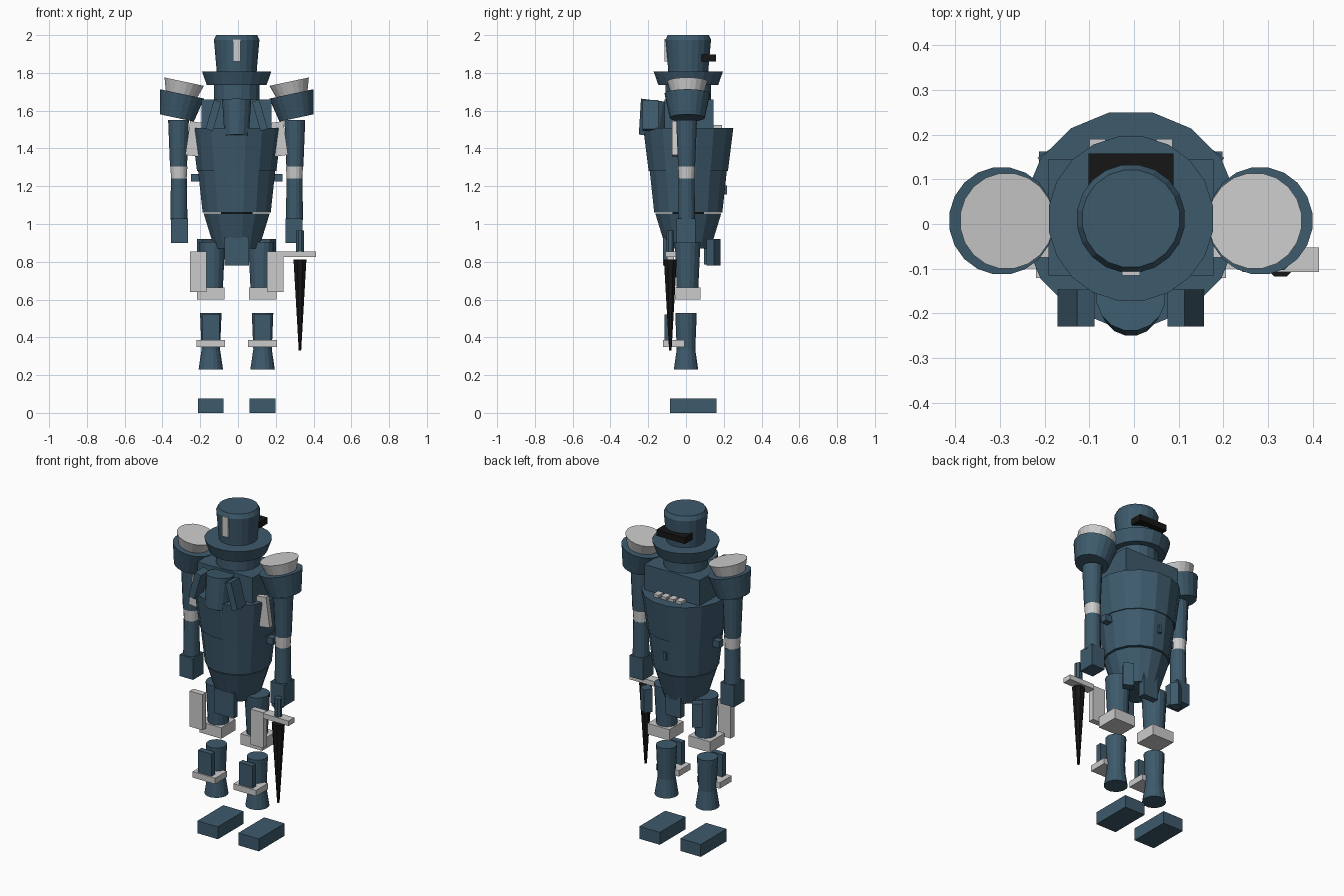
import bpy, bmesh
from math import radians, sin, cos, pi
from mathutils import Matrix, Euler

if "Cube" in bpy.data.objects:
    bpy.data.objects.remove(bpy.data.objects["Cube"])

CX = -0.007          # the body's mirror plane


def material(name, rgb):
    m = bpy.data.materials.new(name)
    m.diffuse_color = (*rgb, 1)
    m.use_nodes = True
    m.node_tree.nodes["Principled BSDF"].inputs["Base Color"].default_value = m.diffuse_color
    return m


BLUE = material("steel_blue", (0.047, 0.102, 0.15))
BLACK = material("black", (0.008, 0.008, 0.008))


def finish(name, bm, loc, rot, mat):
    me = bpy.data.meshes.new(name)
    bmesh.ops.recalc_face_normals(bm, faces=bm.faces)
    bm.to_mesh(me)
    bm.free()
    ob = bpy.data.objects.new(name, me)
    bpy.context.collection.objects.link(ob)
    ob.location = (loc[0] + CX, loc[1], loc[2])
    ob.rotation_euler = [radians(a) for a in rot]
    if mat:
        me.materials.append(mat)
    return ob


def box(name, loc, size, rot=(0, 0, 0), mat=BLUE):
    bm = bmesh.new()
    bmesh.ops.create_cube(bm, size=1)
    bmesh.ops.scale(bm, vec=size, verts=bm.verts)
    return finish(name, bm, loc, rot, mat)


def turned(name, loc, profile, sides=16, rot=(0, 0, 0), mat=BLUE):
    """Closed solid of revolution from (radius, z) points."""
    bm = bmesh.new()
    rings = []
    for r, z in profile:
        rings.append([bm.verts.new((r * cos(2 * pi * (i + .5) / sides),
                                    r * sin(2 * pi * (i + .5) / sides), z))
                      for i in range(sides)])
    for a, b in zip(rings, rings[1:]):
        for i in range(sides):
            j = (i + 1) % sides
            bm.faces.new((a[i], a[j], b[j], b[i]))
    bm.faces.new(rings[0][::-1])
    bm.faces.new(rings[-1])
    return finish(name, bm, loc, rot, mat)


def pair(make, name, loc, shape, rot=(0, 0, 0), **kw):
    """Left and right copies; values are given for the +x side."""
    for side, s in (("left", -1), ("right", 1)):
        make(f"{side}_{name}", (loc[0] * s, loc[1], loc[2]), shape,
             rot=(rot[0], rot[1] * s, rot[2] * s), **kw)


Y = 0.012
# Head
turned("helmet", (0, Y, 0), [(.105, 1.74), (.108, 1.82), (.122, 1.975), (.11, 2.0)], 20)
box("helmet_crest", (0, -.1, 1.92), (.04, .03, .12), mat=None)
box("visor", (0, .12, 1.88), (.19, .075, .037), mat=BLACK)
turned("collar", (0, Y, 0), [(.16, 1.735), (.186, 1.808)], 20)
turned("neck", (0, Y, 0), [(.122, 1.64), (.122, 1.74)], 16)

# Torso
box("upper_chest", (0, .015, 1.56), (.37, .26, .2))
turned("chest", (0, Y, 0), [(.214, 1.28), (.243, 1.507)], 16)
turned("abdomen", (0, Y, 0), [(.184, 1.062), (.208, 1.28)], 16)
turned("waist_joint", (0, Y, 0), [(.085, 1.04), (.085, 1.08)], 16, mat=BLACK)
turned("waist", (0, Y, 0), [(.12, .87), (.178, 1.055)], 16)
turned("chest_emblem_post", (0, -.174, 1.56), [(.066, -.095), (.078, .095)], 16, rot=(-7, 0, 0))
pair(box, "chest_vent", (.123, -.188, 1.575), (.04, .083, .16), rot=(0, -16, 0))
pair(box, "rib_plate", (.222, -.06, 1.45), (.075, .03, .18), rot=(0, -8, 0), mat=None)
pair(box, "side_clip", (.215, .02, 1.245), (.055, .04, .04))
for i in range(4):
    box(f"back_stud_{i + 1}", (-.075 + .05 * i, .165, 1.51), (.036, .05, .026), mat=None)
box("back_clip", (0, .205, 1.18), (.02, .025, .045))

# Hips
box("front_hip_flap", (0, -.105, .855), (.13, .035, .15))
box("rear_hip_flap", (0, .115, .855), (.1, .04, .14))
pair(box, "hip_pouch", (.17, .145, .85), (.06, .05, .14), rot=(0, 0, -35))

# Shoulders and arms
pair(turned, "shoulder_cup", (.303, .007, 1.625), [(.093, -.065), (.121, .065)],
     rot=(0, -12, 0), sides=20)
pair(turned, "shoulder_cap", (.292, .007, 1.687), [(.086, 0), (.108, .068)],
     rot=(0, -12, 0), sides=20, mat=None)
pair(turned, "upper_arm", (.308, .003, 0), [(.046, 1.305), (.056, 1.55)])
pair(turned, "elbow_band", (.306, .003, 0), [(.042, 1.24), (.046, 1.305)], mat=None)
pair(turned, "forearm", (.306, .003, 0), [(.046, 1.02), (.043, 1.24)])
pair(box, "hand", (.304, 0, .965), (.09, .1, .13))

# Legs
for_leg = .137
pair(turned, "thigh", (.13, .008, 0), [(.058, .66), (.07, .905)])
pair(box, "knee_guard", (for_leg, .01, .632), (.145, .135, .066), mat=None)
pair(turned, "shin", (for_leg, 0, 0), [(.066, .23), (.05, .335), (.058, .528)])
pair(box, "shin_guard", (for_leg, -.095, .435), (.09, .035, .17))
pair(box, "ankle_band", (for_leg, -.065, .367), (.152, .112, .036), mat=None)
pair(box, "foot", (for_leg, .039, .0375), (.137, .247, .075))
pair(box, "thigh_plate", (.204, -.082, .748), (.086, .036, .215), mat=None)

# Sword
SX, SY = .335, -.083
turned("sword_handle", (SX, SY, 0), [(.022, .85), (.022, .965)], 8)
box("sword_guard", (SX, -.08, .84), (.172, .055, .03), mat=None)
turned("sword_blade", (SX, SY, 0), [(.007, .33), (.037, .812)], 8, mat=BLACK)
